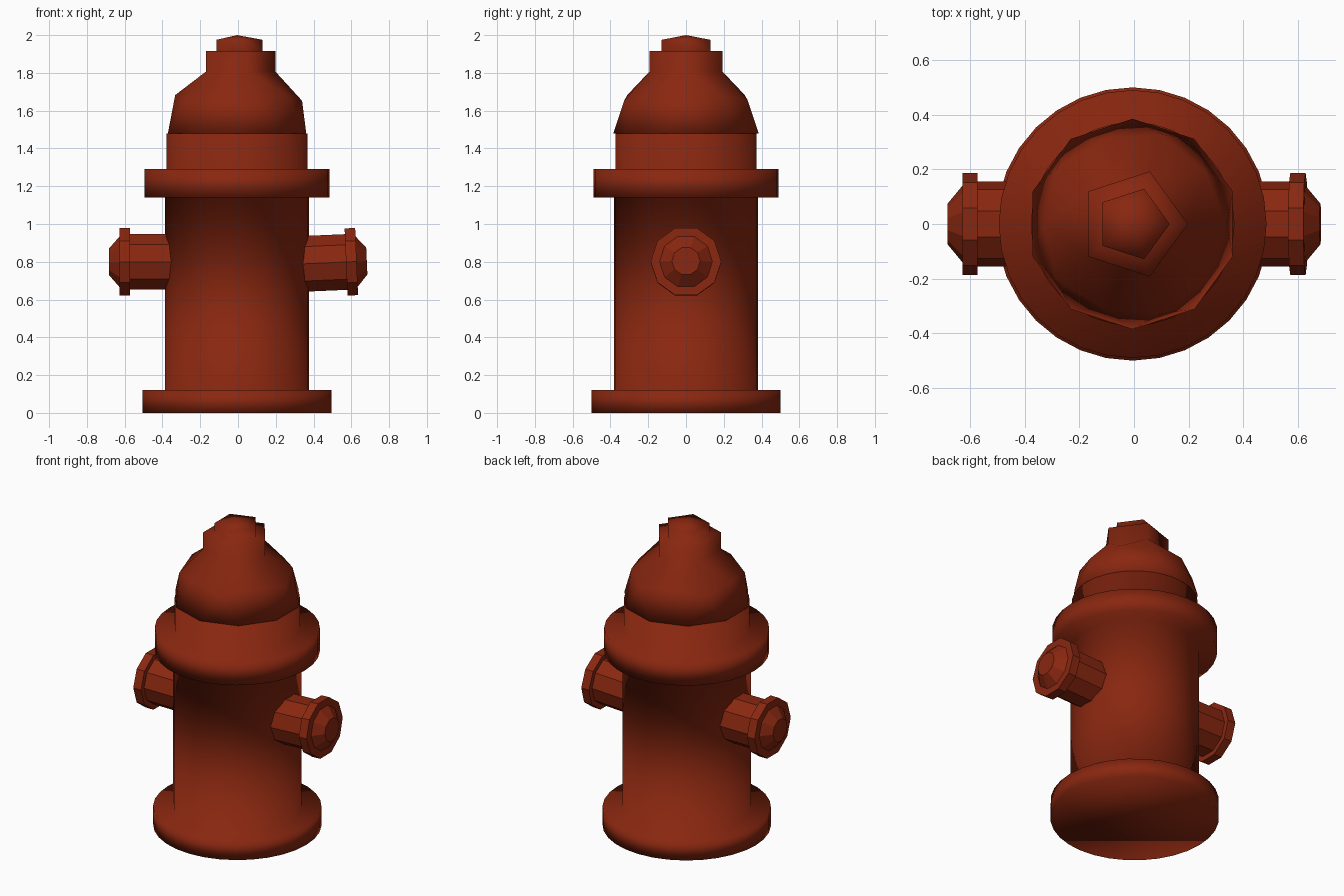
import bpy
import bmesh
from math import cos, sin, pi, radians
from mathutils import Matrix, Vector

cube = bpy.data.objects.get("Cube")
if cube:
    bpy.data.objects.remove(cube)

AXIS_X = -0.005  # the barrel sits slightly off centre

red = bpy.data.materials.new("hydrant red")
red.use_nodes = True
red.diffuse_color = (0.25, 0.02, 0.005, 1)
red.node_tree.nodes["Principled BSDF"].inputs["Base Color"].default_value = red.diffuse_color


def finish(bm, name, smooth):
    """Turn a bmesh into a named, coloured object."""
    bmesh.ops.recalc_face_normals(bm, faces=bm.faces[:])
    for f in bm.faces:
        f.smooth = smooth
    mesh = bpy.data.meshes.new(name)
    bm.to_mesh(mesh)
    bm.free()
    mesh.materials.append(red)
    obj = bpy.data.objects.new(name, mesh)
    bpy.context.collection.objects.link(obj)
    return obj


def lathe(name, profile, sides, smooth):
    """Stack rings of (radius, height) around z and cap both ends."""
    bm = bmesh.new()
    rings = []
    for r, z in profile:
        angles = [2 * pi * i / sides for i in range(sides)]
        rings.append([bm.verts.new((r * cos(a), r * sin(a), z)) for a in angles])
    for low, high in zip(rings, rings[1:]):
        for i in range(sides):
            j = (i + 1) % sides
            bm.faces.new((low[i], low[j], high[j], high[i]))
    bm.faces.new(rings[0])
    bm.faces.new(rings[-1])
    return finish(bm, name, smooth)


# Barrel with the base flange and the upper flange
barrel = lathe("barrel", [(0.5, 0), (0.5, 0.12), (0.382, 0.12), (0.382, 1.14),
                          (0.49, 1.14), (0.49, 1.29), (0.373, 1.29), (0.373, 1.48)],
               32, True)
barrel.location.x = AXIS_X

# Bonnet: half an icosphere whose five-sided crown is drawn up into a nut
bm = bmesh.new()
bmesh.ops.create_icosphere(bm, subdivisions=2, radius=0.385)
bmesh.ops.delete(bm, geom=[v for v in bm.verts if v.co.z < -0.01], context='VERTS')
rim = [e for e in bm.edges if e.is_boundary]
bmesh.ops.contextual_create(bm, geom=rim)
bmesh.ops.translate(bm, verts=bm.verts[:], vec=(0, 0, 1.48))
pole = max(bm.verts, key=lambda v: v.co.z)
bmesh.ops.dissolve_verts(bm, verts=[pole])
crown = max(bm.faces, key=lambda f: f.calc_center_median().z)
for height, scale in [(1.915, 1), (1.915, 0.67), (1.975, 1)]:
    crown = bmesh.ops.extrude_discrete_faces(bm, faces=[crown])["faces"][0]
    for v in crown.verts:
        v.co = Vector((v.co.x * scale, v.co.y * scale, height))
tip = bmesh.ops.poke(bm, faces=[crown])["verts"][0]
tip.co.z = 2.0
bonnet = finish(bm, "bonnet", True)
bonnet.location.x = AXIS_X

# Side outlets: ten-sided pipe, collar and tapered cap
outlet_profile = [(0.155, 0.34), (0.155, 0.572), (0.187, 0.572), (0.187, 0.628),
                  (0.14, 0.628), (0.075, 0.682)]
for name, side, tilt in [("left_outlet", 1, 2.5), ("right_outlet", -1, 0)]:
    outlet = lathe(name, outlet_profile, 10, False)
    # lay the pipe along x with a corner towards the front and back
    turn = Matrix.Rotation(side * pi / 2, 4, 'Y') @ Matrix.Rotation(pi / 2, 4, 'Z')
    pivot = Matrix.Translation((side * 0.6, 0, 0))
    lean = pivot @ Matrix.Rotation(-radians(tilt), 4, 'Y') @ pivot.inverted()
    outlet.data.transform(Matrix.Translation((0, 0, 0.8)) @ lean @ turn)
